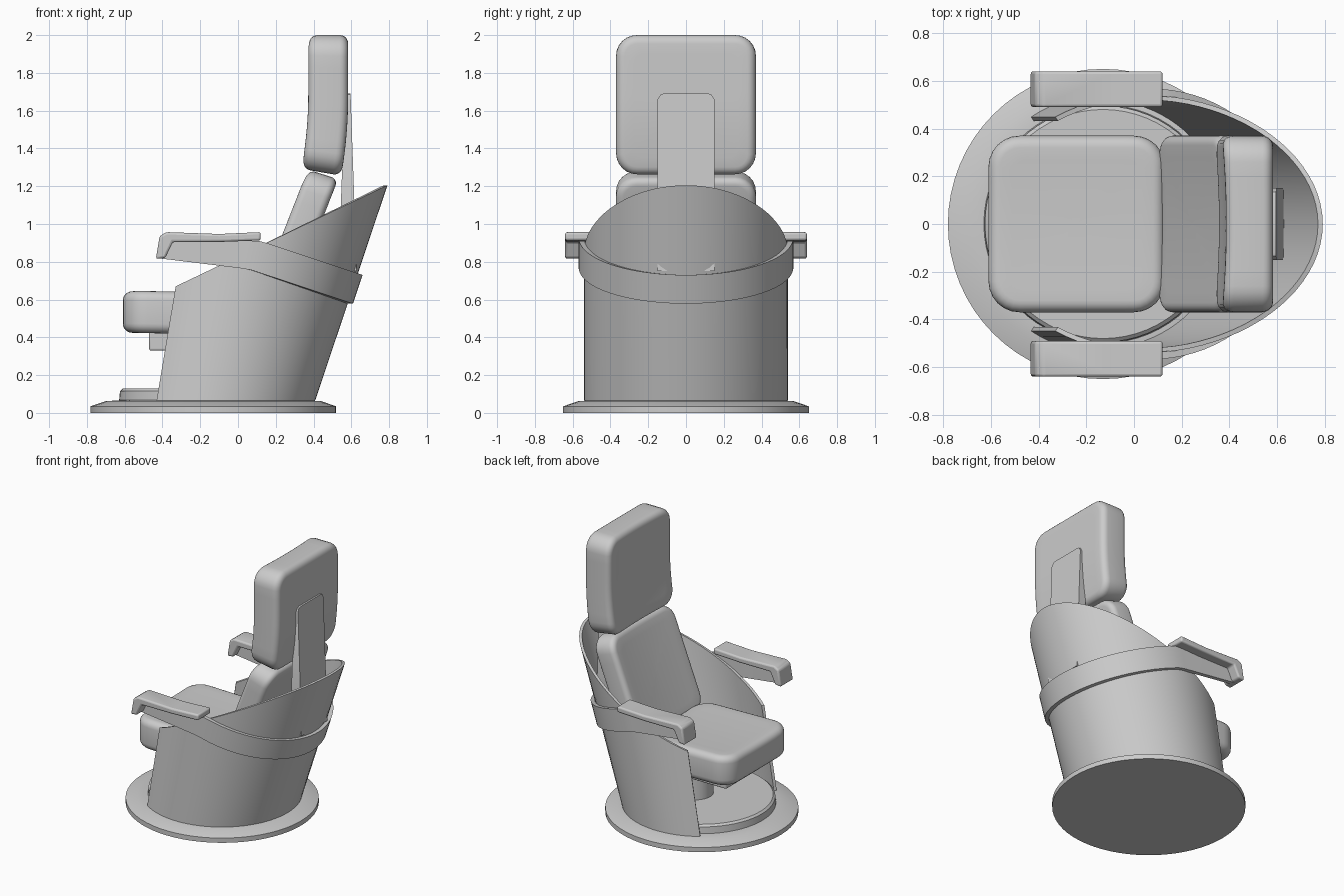
import bpy, bmesh
from math import sin, cos, pi, acos

if "Cube" in bpy.data.objects:
    bpy.data.objects.remove(bpy.data.objects["Cube"])

CX = -0.13  # centre of the round base


def finish(name, bm, angle=35):
    bmesh.ops.remove_doubles(bm, verts=bm.verts, dist=1e-5)
    bmesh.ops.recalc_face_normals(bm, faces=bm.faces)
    me = bpy.data.meshes.new(name)
    bm.to_mesh(me)
    bm.free()
    ob = bpy.data.objects.new(name, me)
    bpy.context.collection.objects.link(ob)
    bpy.ops.object.select_all(action='DESELECT')
    ob.select_set(True)
    bpy.context.view_layer.objects.active = ob
    bpy.ops.object.shade_smooth_by_angle(angle=angle * pi / 180)
    return ob


def loft(bm, rings, closed=True):
    vs = [[bm.verts.new(p) for p in r] for r in rings]
    n = len(vs[0])
    for a, b in zip(vs, vs[1:]):
        for i in range(n if closed else n - 1):
            j = (i + 1) % n
            bm.faces.new((a[i], a[j], b[j], b[i]))
    return vs


def lathe(name, profile, cx, n=64):
    bm = bmesh.new()
    vs = loft(bm, [[(cx + r * cos(2 * pi * i / n), r * sin(2 * pi * i / n), z)
                    for i in range(n)] for r, z in profile])
    bm.faces.new(vs[0])
    bm.faces.new(vs[-1])
    return finish(name, bm)


def prism(name, profile, y0, y1, bevel, segs=3):
    # xz profile extruded along y with rounded edges
    bm = bmesh.new()
    vs = loft(bm, [[(x, y, z) for x, z in profile] for y in (y0, y1)])
    bm.faces.new(vs[0])
    bm.faces.new(vs[1])
    ob = finish(name, bm)
    m = ob.modifiers.new("round", 'BEVEL')
    m.width, m.segments, m.limit_method = bevel, segs, 'ANGLE'
    return ob


def outline(hu, hv, R, seg=6, sub=8):
    # rounded rectangle with subdivided sides
    pts = []
    for k, (su, sv) in enumerate(((1, 1), (-1, 1), (-1, -1), (1, -1))):
        for i in range(seg + 1):
            a = (k + i / seg) * pi / 2
            pts.append((su * (hu - R) + R * cos(a), sv * (hv - R) + R * sin(a)))
        b = (k + 1) * pi / 2
        nu, nv = ((-1, 1), (-1, -1), (1, -1), (1, 1))[k]
        end = (nu * (hu - R) + R * cos(b), nv * (hv - R) + R * sin(b))
        s = pts[-1]
        for i in range(1, sub):
            t = i / sub
            pts.append((s[0] + (end[0] - s[0]) * t, s[1] + (end[1] - s[1]) * t))
    return pts


def cushion(name, hu, hv, R, t, r, place):
    # padded block: rounded outline, soft rim, caps of concentric rings, then warped
    levels = [(0, 0, s) for s in (0.02, 0.3, 0.6, 0.85)]
    for i in range(6):
        a = i / 5 * pi / 2
        levels.append((r * (1 - sin(a)), r * (1 - cos(a)), 1))
    levels = [(r if s < 1 else o, w, s) for o, w, s in levels]
    levels += [(o, t - w, s) for o, w, s in reversed(levels)]
    bm = bmesh.new()
    rings = [[place(u * s, v * s, w) for u, v in outline(hu - o, hv - o, R - o)]
             for o, w, s in levels]
    vs = loft(bm, rings)
    bm.faces.new(vs[0])
    bm.faces.new(vs[-1])
    return finish(name, bm, 50)


def wall(name, columns):
    # each column: outer bottom, outer top, inner top, inner bottom
    bm = bmesh.new()
    vs = loft(bm, columns)
    bm.faces.new(vs[0])
    bm.faces.new(vs[-1])
    return finish(name, bm)


# base disc and raised foot platform
lathe("base_disc", [(0.65, 0), (0.65, 0.035), (0.57, 0.062), (0.5, 0.067)], CX)
lathe("foot_platform", [(0.5, 0.06), (0.495, 0.115), (0.48, 0.128)], CX)


# leaning tub shell, open at the front and cut by a sloping plane
def shell_at(a, off, z):
    lean = 0.2274 + 0.1086 * cos(a)
    return (CX + (0.54 + off) * cos(a) + lean * (z - 0.07), (0.54 + off) * sin(a), z)


def rim(a):
    xb, s = CX + 0.54 * cos(a), 0.2274 + 0.1086 * cos(a)
    return 0.07 + (0.6 + 0.477 * (xb + 0.33)) / (1 - 0.477 * s)


A0, N = acos(-0.556), 56
wall("tub_shell", [[shell_at(a, 0, 0.065), shell_at(a, 0, rim(a)),
                    shell_at(a, -0.02, rim(a)), shell_at(a, -0.02, 0.065)]
                   for a in [-A0 + 2 * A0 * i / N for i in range(N + 1)]])


# band wrapping the back and running forward under both armrests
def band_top(x):
    return 0.91 - 0.335 * max(0, x - 0.12)


def band_low(x):
    return 0.76 - (0.333 if x > 0.06 else 0.122) * (x - 0.06)


def on_band(a, off, f):
    z = 0.75
    for _ in range(12):
        z = f(shell_at(a, 0.025, z)[0])
    return shell_at(a, off, z)


def arm_column(side):
    x = -0.4
    return [(x, side * y, f(x)) for y, f in
            ((0.568, band_low), (0.568, band_top), (0.538, band_top), (0.538, band_low))]


cols = [[on_band(a, 0.028, band_low), on_band(a, 0.028, band_top),
         on_band(a, -0.002, band_top), on_band(a, -0.002, band_low)]
        for a in [-pi / 2 + pi * i / 40 for i in range(41)]]
wall("arm_band", [arm_column(-1)] + cols + [arm_column(1)])

# armrest pads with a drooping front lip
pad = [(-0.435, 0.815), (-0.415, 0.935), (-0.38, 0.957), (-0.1, 0.947), (0.12, 0.957),
       (0.12, 0.913), (-0.1, 0.905), (-0.345, 0.905), (-0.385, 0.82)]
for label, s in (("left", 1), ("right", -1)):
    prism("armrest_" + label, pad, s * 0.49, s * 0.64, 0.012)

# seat cushion, slightly dished, with its support
cushion("seat_cushion", 0.37, 0.37, 0.13, 0.225, 0.05,
        lambda u, v, w: (-0.24 + v, u, 0.425 + w - 0.02 * (v + 0.37)
                         - 0.01 * (1 - (u / 0.37) ** 2) * w / 0.225))
prism("seat_support", [(-0.47, 0.33), (-0.47, 0.45), (0.1, 0.45), (0.1, 0.33)], -0.2, 0.2, 0.01)
lathe("seat_column", [(0.12, 0.12), (0.12, 0.34)], -0.08, 32)


# tilted lower backrest with a hollowed front
def lower_place(u, v, w):
    w = w - 0.02 * (1 - (u / 0.37) ** 2) * w / 0.176
    along, back = v - 0.385, 0.176 - w
    return (0.366 + 0.365 * along + 0.931 * back, u, 1.29 + 0.931 * along - 0.3 * back)


cushion("lower_backrest", 0.37, 0.385, 0.11, 0.176, 0.04, lower_place)


# upright upper backrest, curling forward at the bottom
def upper_place(u, v, w):
    z = 1.635 + v
    curl = 0.035 * (max(0, 1.68 - z) / 0.4) ** 2
    dish = 0.018 * (1 - (u / 0.37) ** 2) * (1 - w / 0.215)
    drop = 0.035 * (w / 0.215 - 0.6) * (0.365 - v) / 0.73
    return (0.368 + w - curl + dish, u, z - drop)


cushion("upper_backrest", 0.37, 0.365, 0.11, 0.215, 0.045, upper_place)

# back support plate rising from inside the tub
post = bmesh.new()
shape = [(-0.15, 0.75), (0.15, 0.75), (0.15, 1.66), (0.135, 1.685), (0.12, 1.69),
         (-0.12, 1.69), (-0.135, 1.685), (-0.15, 1.66)]
pv = loft(post, [[(0.655 - 0.035 * z + d * (1.7 - z) * 0.07 - (0.03 if d else 0), y, z)
                  for y, z in shape] for d in (0, -1)])
post.faces.new(pv[0])
post.faces.new(pv[1])
finish("back_plate", post)
